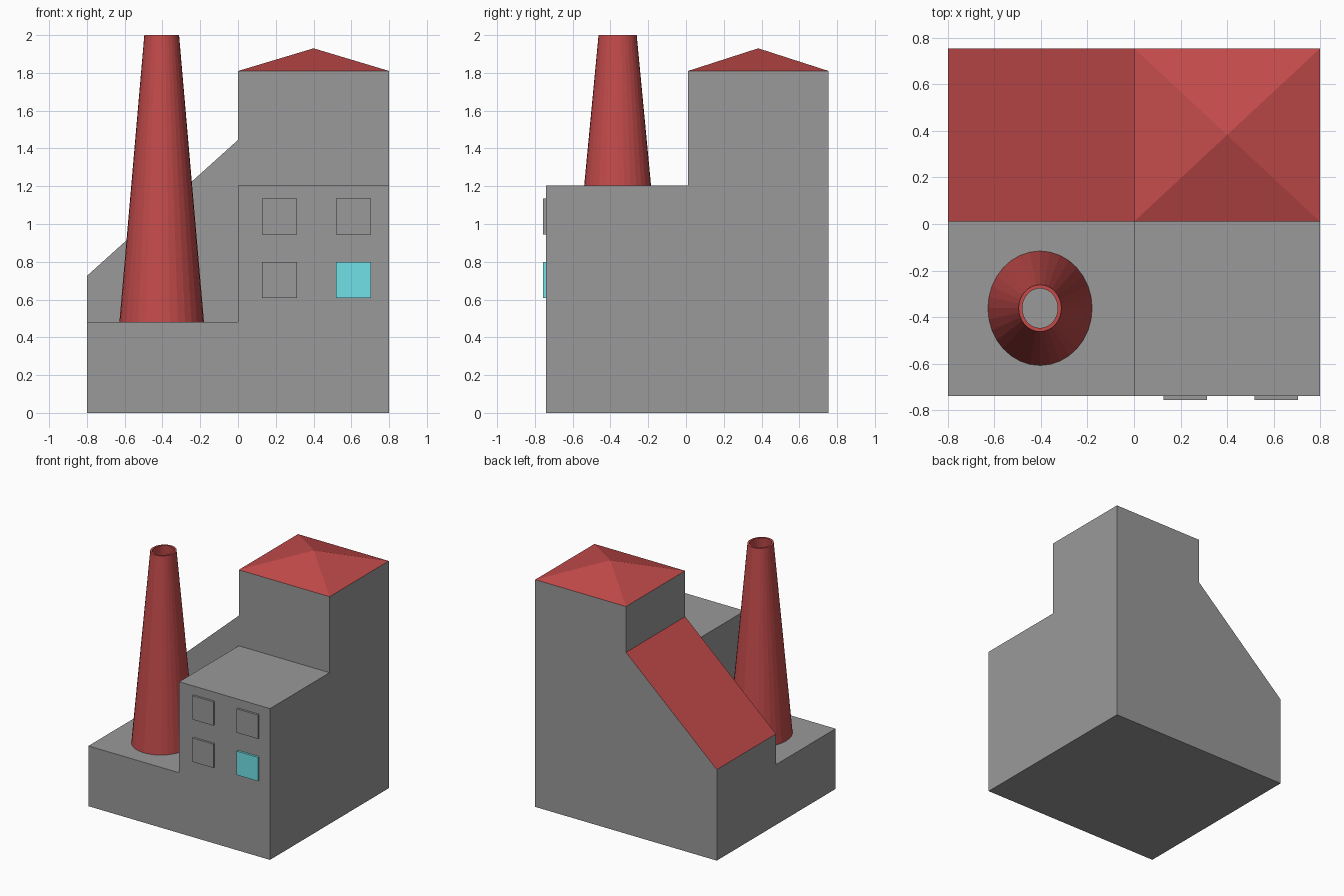
import bpy, bmesh
from math import cos, sin, tau

cube = bpy.data.objects.get("Cube")
if cube:
    bpy.data.objects.remove(cube, do_unlink=True)


def make_material(name, rgb):
    mat = bpy.data.materials.new(name)
    mat.use_nodes = True
    mat.diffuse_color = (*rgb, 1)
    mat.node_tree.nodes["Principled BSDF"].inputs["Base Color"].default_value = (*rgb, 1)
    return mat


GREY = make_material("wall_grey", (0.32, 0.32, 0.32))
RED = make_material("brick_red", (0.55, 0.07, 0.07))
CYAN = make_material("window_cyan", (0.17, 0.77, 0.82))


def finish(name, bm, *mats):
    bmesh.ops.recalc_face_normals(bm, faces=bm.faces)
    mesh = bpy.data.meshes.new(name)
    bm.to_mesh(mesh)
    bm.free()
    for mat in mats:
        mesh.materials.append(mat)
    obj = bpy.data.objects.new(name, mesh)
    bpy.context.collection.objects.link(obj)
    return obj


def extrude_profile(profile, y0, y1):
    """Solid from an (x, z) outline, running from y0 to y1."""
    bm = bmesh.new()
    face = bm.faces.new([bm.verts.new((x, y0, z)) for x, z in profile])
    out = bmesh.ops.extrude_face_region(bm, geom=[face], use_keep_orig=True)
    verts = [g for g in out["geom"] if isinstance(g, bmesh.types.BMVert)]
    bmesh.ops.translate(bm, verts=verts, vec=(0, y1 - y0, 0))
    bmesh.ops.recalc_face_normals(bm, faces=bm.faces)
    return bm


HALF, FRONT, MID, BACK = 0.8, -0.74, 0.01, 0.755
YARD, BLOCK, TOWER, APEX = 0.48, 1.205, 1.81, 1.93

# Front building: low yard and taller block, open where it joins the rear
bm = extrude_profile([(-HALF, 0), (HALF, 0), (HALF, BLOCK), (0, BLOCK),
                      (0, YARD), (-HALF, YARD)], FRONT, MID)
bmesh.ops.delete(bm, geom=[f for f in bm.faces if f.normal.y > 0.9], context="FACES_ONLY")
finish("front_building", bm, GREY)

# Rear building: tower and lean-to with a red sloping roof
bm = extrude_profile([(-HALF, 0), (HALF, 0), (HALF, TOWER), (0, TOWER),
                      (0, 1.445), (-HALF, 0.725)], MID, BACK)
for f in bm.faces:
    f.material_index = int(f.normal.z > 0.1 and f.normal.x < -0.1)
finish("rear_building", bm, GREY, RED)

# Pyramid roof on the tower
bm = bmesh.new()
base = [bm.verts.new((x, y, TOWER)) for x, y in
        ((0, MID), (HALF, MID), (HALF, BACK), (0, BACK))]
top = bm.verts.new((HALF / 2, (MID + BACK) / 2, APEX))
for i in range(4):
    bm.faces.new((base[i], base[(i + 1) % 4], top))
finish("tower_roof", bm, RED)

# Hollow tapered chimney, slightly oval: outer wall, rim, inner wall
SIDES = 32
bm = bmesh.new()
rings = []
for rx, ry, z in ((0.224, 0.246, YARD), (0.092, 0.101, 2),
                  (0.076, 0.085, 2), (0.2, 0.22, YARD)):
    rings.append([bm.verts.new((-0.404 + rx * cos(tau * i / SIDES),
                                -0.362 + ry * sin(tau * i / SIDES), z))
                  for i in range(SIDES)])
for a, b in zip(rings, rings[1:]):
    for i in range(SIDES):
        j = (i + 1) % SIDES
        bm.faces.new((a[i], a[j], b[j], b[i]))
finish("chimney", bm, RED)

# Four raised windows, one of them lit
for side, x in (("right", 0.22), ("left", 0.612)):
    for level, z in (("lower", 0.703), ("upper", 1.04)):
        w, h = 0.093, 0.095
        bm = extrude_profile([(x - w, z - h), (x + w, z - h),
                              (x + w, z + h), (x - w, z + h)], FRONT - 0.017, FRONT)
        lit = side == "left" and level == "lower"
        finish(f"window_{level}_{side}", bm, CYAN if lit else GREY)
